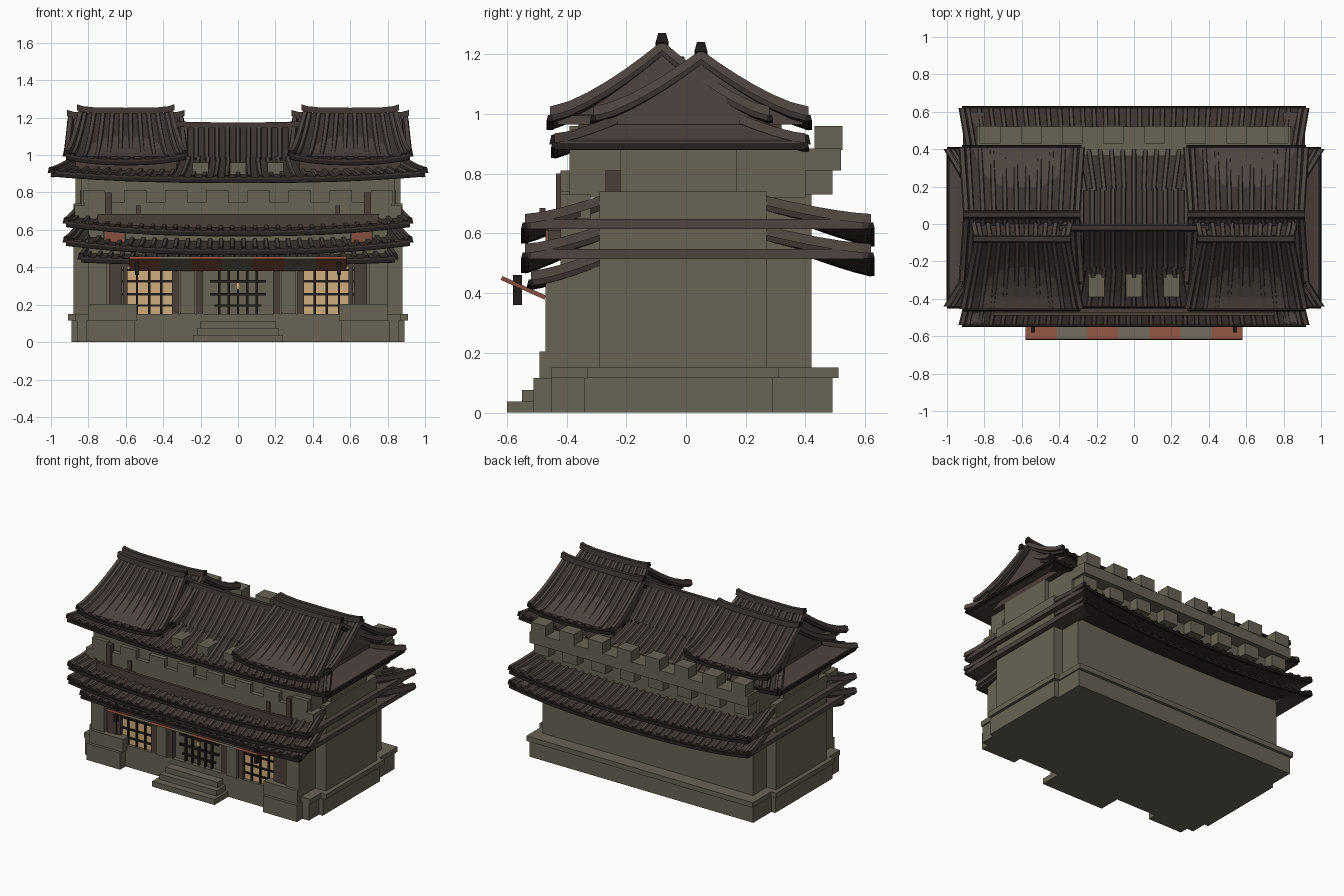
import bpy
import bmesh
from mathutils import Vector, Matrix

default_cube = bpy.data.objects.get("Cube")
if default_cube:
    bpy.data.objects.remove(default_cube, do_unlink=True)


def material(name, red, green, blue):
    mat = bpy.data.materials.new(name)
    mat.use_nodes = True
    mat.diffuse_color = (red, green, blue, 1)
    mat.node_tree.nodes["Principled BSDF"].inputs["Base Color"].default_value = (red, green, blue, 1)
    return mat


STONE = material("grey stone", .14, .125, .09)
TILE = material("roof tile brown", .075, .058, .05)
VALLEY = material("dark roof brown", .045, .034, .03)
BLACK = material("eave black", .015, .012, .011)
WOOD = material("wood brown", .07, .05, .042)
RED = material("awning red", .24, .08, .05)
GLOW = material("window tan", .62, .42, .21)


def finish(name, bm, mats):
    """Turn a bmesh into a flat shaded object."""
    bmesh.ops.recalc_face_normals(bm, faces=bm.faces[:])
    mesh = bpy.data.meshes.new(name)
    bm.to_mesh(mesh)
    bm.free()
    for mat in mats:
        mesh.materials.append(mat)
    obj = bpy.data.objects.new(name, mesh)
    bpy.context.collection.objects.link(obj)
    return obj


def box(name, mat, x, y, z, mirror=False):
    """Box from (min, max) ranges, optionally repeated on the other side."""
    bm = bmesh.new()
    for side in ((1, -1) if mirror else (1,)):
        size = Matrix.Diagonal((x[1] - x[0], y[1] - y[0], z[1] - z[0], 1))
        centre = Vector((side * (x[0] + x[1]) / 2, (y[0] + y[1]) / 2, (z[0] + z[1]) / 2))
        bmesh.ops.create_cube(bm, size=1, matrix=Matrix.Translation(centre) @ size)
    return finish(name, bm, [mat])


def wide(name, mat, half, y, z):
    return box(name, mat, (-half, half), y, z)


def row(name, mat, xs, width, y, z):
    """Row of equal blocks in one object."""
    bm = bmesh.new()
    size = Matrix.Diagonal((width, y[1] - y[0], z[1] - z[0], 1))
    for x in xs:
        centre = Vector((x, (y[0] + y[1]) / 2, (z[0] + z[1]) / 2))
        bmesh.ops.create_cube(bm, size=1, matrix=Matrix.Translation(centre) @ size)
    return finish(name, bm, [mat])


def strip(bm, points, across, width, height, index, cap):
    """Half hexagon bar swept along points."""
    rings = []
    for p in points:
        rings.append([bm.verts.new(p + across * width * k + Vector((0, 0, height * h)))
                      for k, h in ((-1, -.6), (-.6, 1), (.6, 1), (1, -.6))])
    for a, b in zip(rings, rings[1:]):
        for i in range(4):
            j = (i + 1) % 4
            bm.faces.new((a[i], a[j], b[j], b[i])).material_index = index
    bm.faces.new(rings[0]).material_index = cap
    bm.faces.new(rings[-1]).material_index = cap


def slope(name, low, high, widths, ribs, centre=0, sag=0, bend=1.4, thick=.03, side=0):
    """Curved tiled slope; low and high are (distance, height) of eave and top.
    side = 1 or -1 turns it to face along x instead of y."""
    def point(u, t):
        along = centre + u * (widths[0] + (widths[1] - widths[0]) * t)
        out = low[0] + (high[0] - low[0]) * t
        z = low[1] + (high[1] - low[1]) * t ** bend - sag * (1 - abs(u) ** 2.5) * (1 - t)
        return Vector((side * out, along, z)) if side else Vector((along, out, z))

    bm = bmesh.new()
    nu, nt = 16, 6
    grid = [[bm.verts.new(point(2 * i / nu - 1, j / nt)) for i in range(nu + 1)] for j in range(nt + 1)]
    for a, b in zip(grid, grid[1:]):
        for i in range(nu):
            bm.faces.new((a[i], a[i + 1], b[i + 1], b[i]))
    made = bmesh.ops.extrude_face_region(bm, geom=bm.faces[:], use_keep_orig=True)["geom"]
    under = [v for v in made if isinstance(v, bmesh.types.BMVert)]
    bmesh.ops.translate(bm, verts=under, vec=(0, 0, -thick))
    across = Vector((0, 1, 0)) if side else Vector((1, 0, 0))
    # round tiles with dark ends, and a heavier bar on each edge
    for i in range(ribs):
        u = (2 * i + 1) / ribs - 1
        strip(bm, [point(u, t / nt) for t in range(nt + 1)], across, .015, .013, 1, 2)
    for u in (-1, 1):
        strip(bm, [point(u, t / nt) for t in range(nt + 1)], across, .018, .02, 1, 2)
    # eave lip
    lip = Vector((1, 0, 0)) if side else Vector((0, 1, 0))
    edge = [point(2 * i / nu - 1, 0) - Vector((0, 0, thick * .7)) for i in range(nu + 1)]
    strip(bm, edge, lip, .012, .012, 2, 2)
    return finish(name, bm, [TILE if side else VALLEY, TILE, BLACK])


def ridge(name, centre, half, y, z):
    """Ridge beam with upturned ends."""
    bm = bmesh.new()
    pts = [Vector((centre + half * u, y, z + .018 * abs(u) ** 6)) for u in (-1, -.88, -.6, 0, .6, .88, 1)]
    strip(bm, pts, Vector((0, 1, 0)), .022, .02, 0, 1)
    return finish(name, bm, [VALLEY, BLACK])


def gable(name, centre, half, peak, eaves, bend):
    """Solid under two curved slopes; peak and eaves give (y, z)."""
    steps = [i / 6 for i in range(7)]
    front, back, eave_z = eaves
    rise = peak[1] - eave_z
    pts = [(front + (peak[0] - front) * t, eave_z + rise * t ** bend) for t in steps]
    pts += [(back + (peak[0] - back) * t, eave_z + rise * t ** bend) for t in steps[-2::-1]]
    bm = bmesh.new()
    ends = [[bm.verts.new((centre + s * half, y, z - .012)) for y, z in pts] for s in (-1, 1)]
    for end in ends:
        bm.faces.new(end)
    for i in range(len(pts)):
        j = (i + 1) % len(pts)
        bm.faces.new((ends[0][i], ends[0][j], ends[1][j], ends[1][i]))
    return finish(name, bm, [TILE])


# Stepped stone base
wide("base_long", STONE, .86, (-.45, .49), (0, .115))
wide("base_wide", STONE, .89, (-.34, .29), (0, .115))
wide("base_band_long", STONE, .87, (-.45, .51), (.115, .15))
wide("base_band_wide", STONE, .91, (-.33, .31), (.115, .15))
box("front_plinth", STONE, (.55, .81), (-.51, -.3), (0, .115), True)
box("front_plinth_cap", STONE, (.54, .8), (-.49, -.3), (.115, .205), True)
for i, (half, y) in enumerate(((.24, -.6), (.22, -.55), (.2, -.51))):
    wide("front_step", STONE, half, (y, -.44), (0, .0375 * (i + 1)))

# Walls
wide("main_wall", STONE, .81, (-.29, .42), (.15, .82))
wide("side_wall", STONE, .88, (-.29, .27), (.15, .74))
wide("front_hall", STONE, .8, (-.42, -.29), (.15, .7))
wide("upper_wall", STONE, .84, (-.39, .4), (.72, .89))
wide("upper_side_wall", STONE, .87, (-.22, .17), (.74, .9))
box("side_window", WOOD, (.835, .846), (-.27, -.22), (.74, .81), True)

# Front facade
box("corner_pier", STONE, (.7, .8), (-.47, -.4), (.2, .45), True)
box("corner_post", WOOD, (.62, .69), (-.455, -.4), (.2, .45), True)
box("pillar", STONE, (.23, .31), (-.46, -.4), (.15, .42), True)
row("door_posts", WOOD, (-.335, -.205, .205, .335), .035, (-.45, -.4), (.15, .42))
wide("lintel", WOOD, .62, (-.45, -.4), (.405, .43))
box("lit_window", GLOW, (.35, .6), (-.428, -.42), (.15, .41), True)
box("window_side_post", WOOD, (.59, .615), (-.45, -.4), (.15, .42), True)
row("window_bars", BLACK, [s * x for s in (-1, 1) for x in (.41, .475, .54)], .012, (-.438, -.42), (.15, .41))
row("door_bars", BLACK, (-.1, -.05, 0, .05, .1), .012, (-.438, -.42), (.15, .41))
for z in (.19, .25, .32, .38):
    row("cross_bars", BLACK, (-.475, 0, .475), .25 if z < .2 else .3, (-.436, -.42), (z, z + .012))
wide("door_lock", GLOW, .012, (-.445, -.43), (.285, .315))

# Striped awning, tilted up toward the outside
for i in range(7):
    stripe = box("awning_stripe", STONE if i % 2 else RED, (-.083, .083), (-.08, .08), (-.007, .007))
    stripe.location = ((i - 3) * .166, -.545, .418)
    stripe.rotation_euler.x = -.42
row("awning_hook", BLACK, (-.54, .54), .02, (-.58, -.55), (.36, .46))

# Low pent roof and two skirt roofs
slope("pent_roof", (-.52, .455), (-.29, .52), (.84, .8), 28, sag=.015)
for label, z in (("lower", .545), ("middle", .645)):
    slope(label + "_skirt_front", (-.54, z), (-.29, z + .06), (.92, .86), 30, sag=.05)
    slope(label + "_skirt_back", (.62, z), (.27, z + .06), (.92, .86), 30, sag=.06)
    box(label + "_skirt_side", TILE, (.8, .915), (-.53, .6), (z - .03, z + .003), True)
box("red_banner", RED, (.61, .71), (-.47, -.462), (.53, .63), True)
box("banner_backing", WOOD, (.6, .72), (-.462, -.42), (.53, .66), True)
wide("balcony_panel", WOOD, .75, (-.49, -.47), (.61, .685))
wide("balcony_floor", WOOD, .75, (-.47, -.38), (.61, .65))

# Front parapet
blocks = [-.77 + .22 * i for i in range(8)]
wide("front_parapet", STONE, .82, (-.42, -.38), (.67, .75))
row("front_merlons", STONE, blocks, .12, (-.42, -.37), (.74, .81))
box("parapet_post", WOOD, (.675, .71), (-.435, -.4), (.6, .8), True)
box("parapet_short_post", WOOD, (.52, .545), (-.435, -.4), (.64, .73), True)
box("parapet_end", STONE, (.8, .875), (-.42, -.32), (.65, .73), True)

# Back parapet with corbels and merlons
row("back_corbels", STONE, blocks, .11, (.38, .49), (.73, .815))
wide("back_parapet", STONE, .84, (.24, .52), (.81, .885))
row("back_merlons", STONE, blocks, .11, (.43, .525), (.88, .96))
row("roof_merlons", STONE, (-.2, 0, .2), .085, (-.39, -.27), (.88, .96))

# Main upper roof
slope("main_roof_front", (-.44, .915), (-.23, .98), (1, .87), 33, sag=.035)
slope("main_roof_back", (.4, .915), (.18, .98), (1, .87), 33, sag=.035)
for s, label in ((1, "left"), (-1, "right")):
    slope("main_roof_" + label, (.99, .91), (.85, .98), (.42, .205), 0, centre=-.02, side=s)
slope("centre_roof_front", (-.24, .975), (-.02, 1.155), (.42, .42), 15, bend=1.15)
slope("centre_roof_back", (.19, .975), (-.02, 1.155), (.42, .42), 15, bend=1.15)
ridge("centre_ridge", 0, .4, -.02, 1.155)

# Twin tower roofs, each with a front and a back gable
for s, label in ((1, "left"), (-1, "right")):
    cx = s * .6
    wide(label + "_tower_base", WOOD, .27, (-.36, .32), (.9, 1)).location.x = cx
    wide(label + "_tower_eave_board", TILE, .28, (-.43, .39), (.965, .995)).location.x = cx
    for part, peak, eaves, low_half, top_half in (
            ("front", (-.08, 1.225), (-.455, .28, 1.005), .315, .24),
            ("back", (.05, 1.195), (-.31, .41, 1.005), .32, .295)):
        name = label + "_" + part
        for face, y in (("front", eaves[0]), ("back", eaves[1])):
            slope(name + "_roof_" + face, (y, eaves[2]), peak, (low_half, top_half), 10,
                  centre=cx, sag=.03, bend=1.4)
        gable(name + "_gable", cx, top_half - .01, peak, eaves, 1.4)
        ridge(name + "_ridge", cx, top_half + .02, peak[0], peak[1] + .008)
